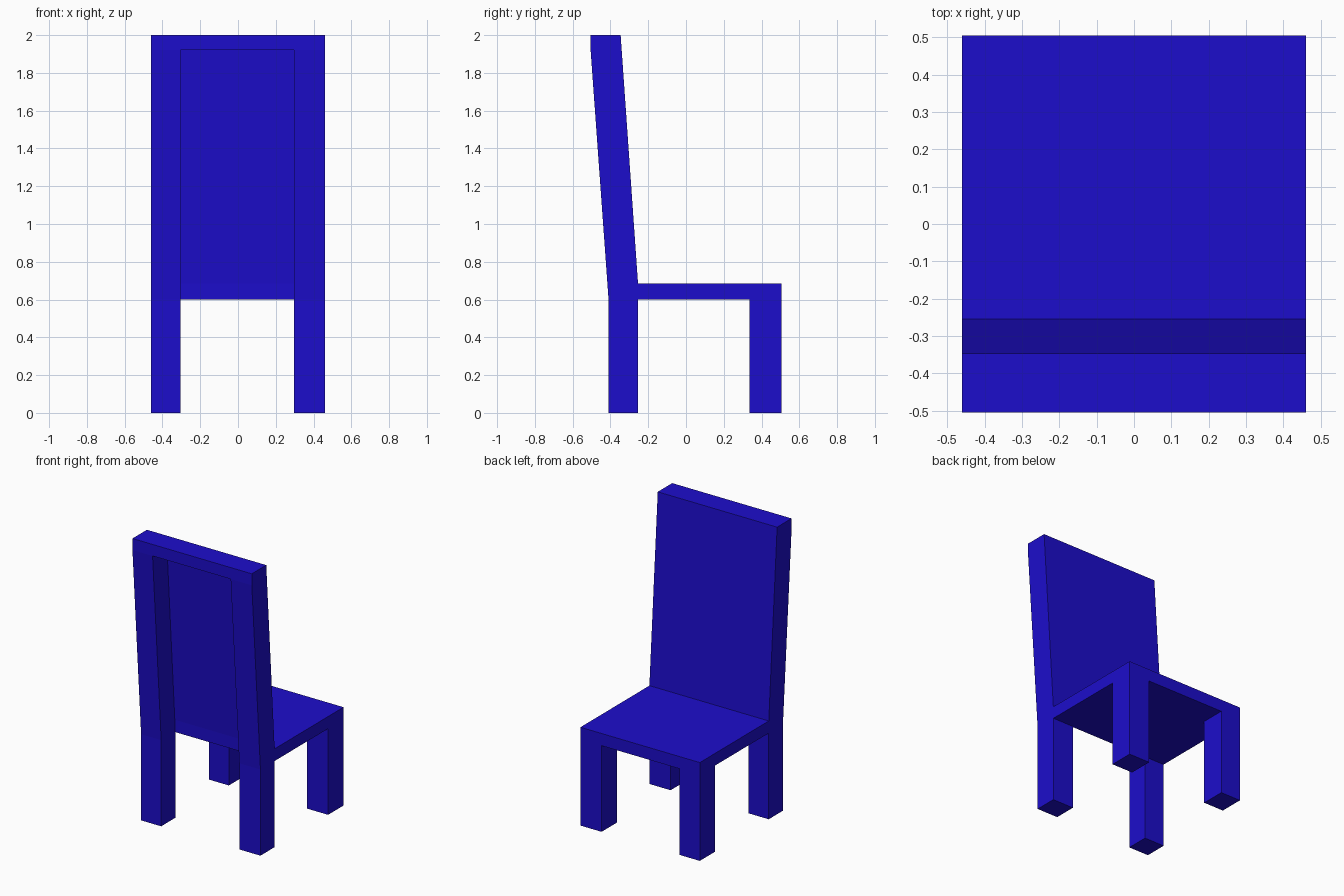
import bpy, bmesh

if "Cube" in bpy.data.objects:
    bpy.data.objects.remove(bpy.data.objects["Cube"])

blue = bpy.data.materials.new("blue_paint")
blue.diffuse_color = (0.012, 0.004, 0.6, 1)
blue.use_nodes = True
blue.node_tree.nodes["Principled BSDF"].inputs["Base Color"].default_value = blue.diffuse_color


def extrude_profile(name, profile, x0, x1):
    """Extrude a closed (y, z) side profile from x0 to x1."""
    bm = bmesh.new()
    face = bm.faces.new([bm.verts.new((x0, y, z)) for y, z in profile])
    ext = bmesh.ops.extrude_face_region(bm, geom=[face])
    moved = [v for v in ext["geom"] if isinstance(v, bmesh.types.BMVert)]
    bmesh.ops.translate(bm, verts=moved, vec=(x1 - x0, 0, 0))
    bmesh.ops.recalc_face_normals(bm, faces=bm.faces)
    mesh = bpy.data.meshes.new(name)
    bm.to_mesh(mesh)
    bm.free()
    mesh.materials.append(blue)
    obj = bpy.data.objects.new(name, mesh)
    bpy.context.collection.objects.link(obj)
    return obj


def rect(y0, y1, z0, z1):
    return [(y0, z0), (y1, z0), (y1, z1), (y0, z1)]


HALF_W, SEAT_Z0, SEAT_Z1 = 0.46, 0.60, 0.685
LEFT_IN, RIGHT_IN = -0.305, 0.297      # inner faces of the legs
FRONT_Y, JOINT_Y, TOP_Y = 0.505, -0.254, -0.346

# Rear leg continuing up into the leaning back post
post = [(-0.41, 0), (JOINT_Y, 0), (JOINT_Y, SEAT_Z1), (TOP_Y, 2.0),
        (-0.505, 2.0), (-0.505, 1.92), (-0.41, SEAT_Z0)]

# Legs and posts on both sides
for side, x0, x1 in (("left", -HALF_W, LEFT_IN), ("right", RIGHT_IN, HALF_W)):
    extrude_profile(f"{side}_back_post", post, x0, x1)
    extrude_profile(f"{side}_front_leg", rect(0.335, FRONT_Y, 0, SEAT_Z0), x0, x1)

# Seat slab
extrude_profile("seat", rect(JOINT_Y, FRONT_Y, SEAT_Z0, SEAT_Z1), -HALF_W, HALF_W)

# Rail across the top of the backrest
rail_y = TOP_Y + (JOINT_Y - TOP_Y) * 0.08 / (2.0 - SEAT_Z1)
extrude_profile("top_rail", [(-0.505, 1.92), (rail_y, 1.92), (TOP_Y, 2.0), (-0.505, 2.0)],
                LEFT_IN, RIGHT_IN)

# Thin backrest panel flush with the sitting side
t = 0.006
extrude_profile("back_panel", [(JOINT_Y - t, SEAT_Z0), (JOINT_Y, SEAT_Z0), (JOINT_Y, SEAT_Z1),
                               (rail_y, 1.92), (rail_y - t, 1.92), (JOINT_Y - t, SEAT_Z1)],
                LEFT_IN, RIGHT_IN)
